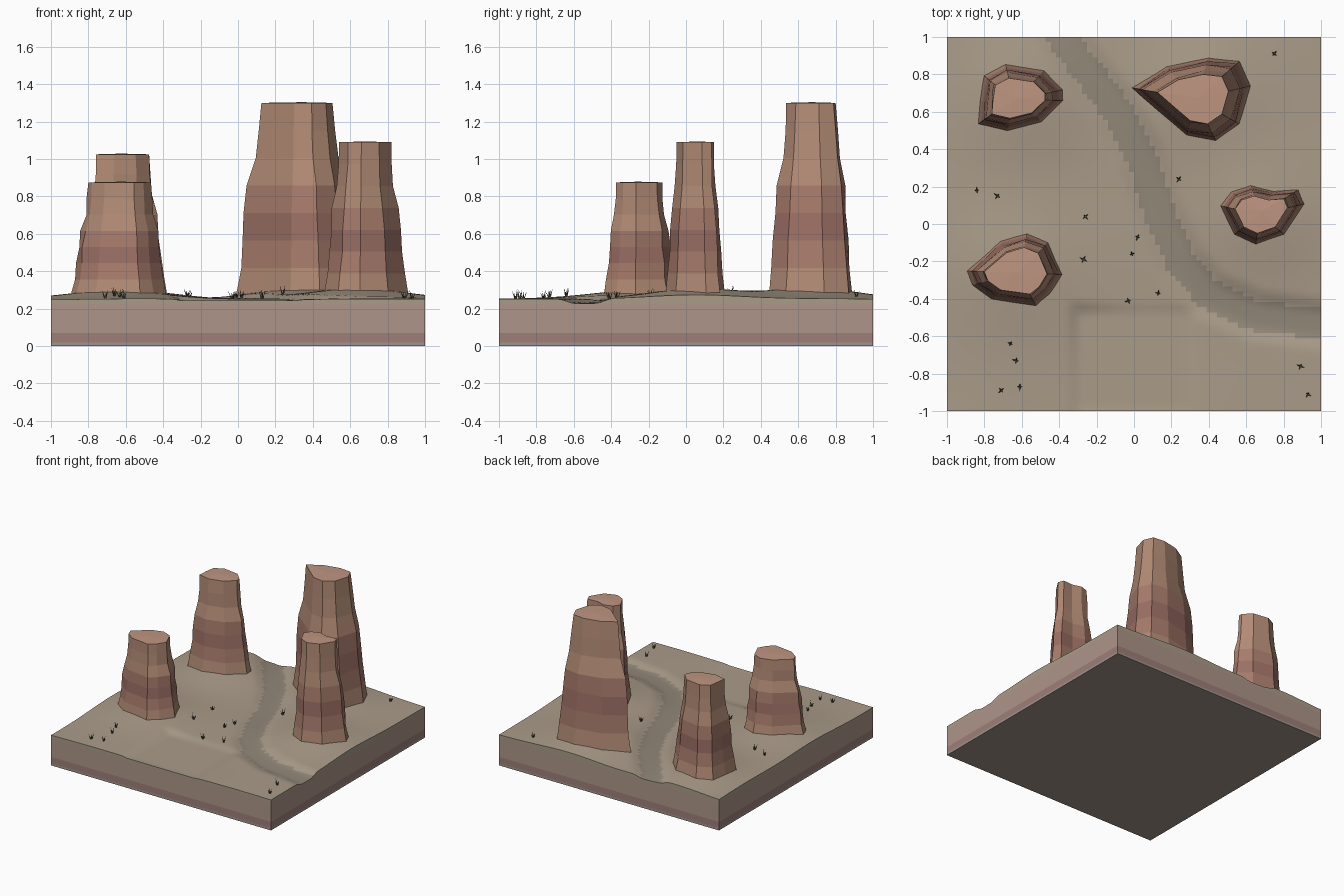
import bpy, math, random
from mathutils import Vector, Matrix

if "Cube" in bpy.data.objects:
    bpy.data.objects.remove(bpy.data.objects["Cube"])

random.seed(4)


def mat(name, r, g, b):
    m = bpy.data.materials.new(name)
    m.diffuse_color = (r, g, b, 1)
    m.use_nodes = True
    m.node_tree.nodes["Principled BSDF"].inputs["Base Color"].default_value = m.diffuse_color
    return m


SAND = mat("sand", .40, .33, .25)
TRACK = mat("track", .29, .245, .19)
PALE = mat("pale_strata", .42, .30, .25)
DARK = mat("dark_strata", .34, .21, .19)
GREY = mat("grey_strata", .36, .29, .26)
ROCK = mat("rock", .45, .26, .18)
ROCK_MID = mat("rock_mid", .39, .20, .15)
ROCK_RED = mat("rock_red", .33, .16, .13)
ROCK_TOP = mat("rock_top", .52, .30, .22)
GRASS = mat("grass", .08, .085, .05)


def make(name, verts, faces, mats, index=None, smooth=False):
    me = bpy.data.meshes.new(name)
    me.from_pydata(verts, [], faces)
    for m in mats:
        me.materials.append(m)
    for i, p in enumerate(me.polygons):
        p.material_index = index[i] if index else 0
        p.use_smooth = smooth
    me.update()
    ob = bpy.data.objects.new(name, me)
    bpy.context.collection.objects.link(ob)
    return ob


def slab(name, z0, z1, m):
    v = [(x, y, z) for z in (z0, z1) for x, y in ((-1, -1), (1, -1), (1, 1), (-1, 1))]
    f = [(3, 2, 1, 0), (4, 5, 6, 7)] + [(i, (i + 1) % 4, (i + 1) % 4 + 4, i + 4) for i in range(4)]
    make(name, v, f, [m])


# layered ground block
slab("base_layer", 0, .018, GREY)
slab("dark_layer", .018, .07, DARK)
slab("pale_layer", .07, .225, PALE)

# ground height: mounds under the rocks, a sunken winding track, a level pad
MOUNDS = [(-.61, .68, .045), (.34, .68, .06), (.66, .05, .06), (-.64, -.24, .05)]
PATH = [Vector(p) for p in ((-.45, 1.1), (-.3, .88), (-.1, .62), (.04, .36), (.14, .05), (.25, -.2),
                            (.4, -.38), (.65, -.49), (1.1, -.55))]


def track_distance(x, y):
    p, best = Vector((x, y)), 9
    for a, b in zip(PATH, PATH[1:]):
        t = max(0, min(1, (p - a).dot(b - a) / (b - a).length_squared))
        best = min(best, (p - a - (b - a) * t).length)
    return best


def ease(t):
    t = max(0, min(1, t))
    return t * t * (3 - 2 * t)


def ground(x, y):
    z = .25 + .004 * math.sin(5 * x + 1) * math.cos(4 * y)
    for mx, my, h in MOUNDS:
        z += h * math.exp(-((x - mx) ** 2 + (y - my) ** 2) / .13)
    z -= .025 * (1 - ease((track_distance(x, y) - .05) / .1))
    edge = max(abs(x) - .28, abs(y + .73) - .24)
    pad = 1 - ease(edge / .08)
    return z * (1 - pad) + .24 * pad


# terrain sheet with a skirt down to the block
N = 72
g = [-1 + 2 * i / N for i in range(N + 1)]
verts = [(x, y, ground(x, y)) for y in g for x in g]
faces, idx = [], []
for j in range(N):
    for i in range(N):
        a = j * (N + 1) + i
        faces.append((a, a + 1, a + N + 2, a + N + 1))
        idx.append(1 if track_distance((g[i] + g[i + 1]) / 2, (g[j] + g[j + 1]) / 2) < .08 else 0)
make("terrain", verts, faces, [SAND, TRACK], idx, True)
W = N + 1
rim = list(range(N)) + [j * W + N for j in range(N)] + \
    [N * W + i for i in range(N, 0, -1)] + [j * W for j in range(N, 0, -1)]
top = [verts[i] for i in rim]
n = len(top)
make("terrain_skirt", top + [(x, y, .22) for x, y, z in top],
     [(i, i + n, (i + 1) % n + n, (i + 1) % n) for i in range(n)], [SAND])


# rock towers: base outline drawn in towards a smaller cap outline
def butte(name, outline, cap, z_top, blend):
    """cap = x0, x1, y0, y1 of the flat summit; blend = 0 at foot, 1 at summit"""
    xs, ys = zip(*outline)
    x0, x1, y0, y1 = min(xs), max(xs), min(ys), max(ys)
    summit = [(cap[0] + (x - x0) / (x1 - x0) * (cap[1] - cap[0]),
               cap[2] + (y - y0) / (y1 - y0) * (cap[3] - cap[2])) for x, y in outline]
    n, k = len(outline), len(blend)
    v, f, mi = [], [], []
    for r, t in enumerate(blend):
        z = .27 + (z_top - .27) * r / (k - 1)
        for (bx, by), (sx, sy) in zip(outline, summit):
            tj = t + (random.uniform(-.06, .06) if 0 < r < k - 1 else 0)
            v.append((bx + (sx - bx) * tj, by + (sy - by) * tj, z if r else .22))
    bands = [0, 1, 2, 1, 0, 0, 0]
    for r in range(k - 1):
        for i in range(n):
            j = (i + 1) % n
            f.append((r * n + i, r * n + j, (r + 1) * n + j, (r + 1) * n + i))
            mi.append(bands[r])
    v.append((sum(p[0] for p in summit) / n, sum(p[1] for p in summit) / n, z_top + .004))
    for i in range(n):
        f.append(((k - 1) * n + i, (k - 1) * n + (i + 1) % n, len(v) - 1))
        mi.append(3)
    make(name, v, f, [ROCK, ROCK_MID, ROCK_RED, ROCK_TOP], mi)


STEPPED = [0, .3, .44, .52, .62, .87, .96, 1]
TALL = [0, .2, .3, .38, .48, .8, .92, 1]
# outlines run counter-clockwise from the west
butte("back_left_butte", [(-.83, .66), (-.84, .53), (-.68, .49), (-.49, .54), (-.37, .66), (-.37, .72),
                          (-.47, .83), (-.69, .865), (-.81, .80)], (-.76, -.475, .565, .78), 1.025, STEPPED)
butte("back_right_butte", [(-.02, .73), (.14, .59), (.28, .47), (.44, .44), (.57, .53), (.63, .74),
                           (.57, .875), (.40, .895), (.17, .845)], (.125, .505, .535, .80), 1.30, TALL)
butte("right_butte", [(.45, .10), (.53, -.06), (.65, -.115), (.81, -.06), (.92, .11), (.89, .19),
                      (.75, .18), (.62, .215), (.51, .18)], (.54, .82, -.05, .15), 1.09, STEPPED)
butte("left_butte", [(-.91, -.25), (-.88, -.33), (-.77, -.41), (-.52, -.445), (-.44, -.38), (-.375, -.27),
                     (-.45, -.09), (-.57, -.04), (-.72, -.085)], (-.80, -.465, -.375, -.125), .875, STEPPED)

# grass tufts: three leaning blades each
TUFTS = [(-.71, -.89), (-.66, -.64), (-.61, -.87), (-.63, -.73), (-.27, -.19), (-.26, .04), (-.01, -.16),
         (.02, -.07), (-.03, -.41), (.13, -.37), (.24, .24), (.75, .91), (.89, -.76), (.93, -.91),
         (-.73, .15), (-.84, .18)]
v, f = [], []
for x, y in TUFTS:
    turn = random.uniform(0, 6.28)
    for b in range(4):
        rot = Matrix.Rotation(turn + b * math.pi / 2, 3, 'Z')
        lean, h = random.uniform(.012, .026), random.uniform(.03, .055)
        s = len(v)
        for p in ((0, -.005, 0), (.007, 0, 0), (0, .005, 0), (lean, 0, h)):
            v.append(rot @ Vector(p) + Vector((x, y, ground(x, y) - .004)))
        f += [(s, s + 1, s + 3), (s + 1, s + 2, s + 3), (s + 2, s, s + 3)]
make("grass_tufts", v, f, [GRASS])
